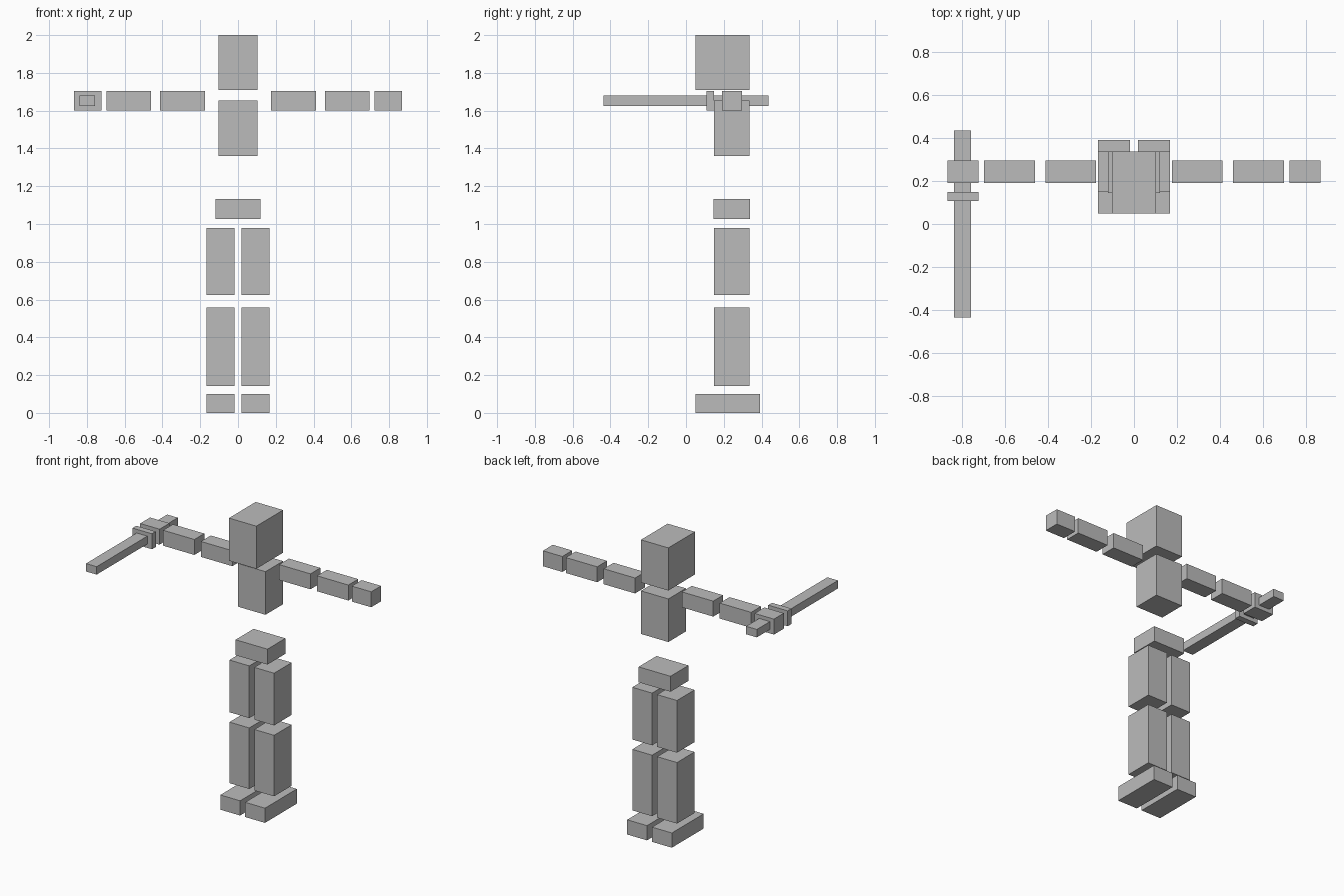
import bpy

if "Cube" in bpy.data.objects:
    bpy.data.objects.remove(bpy.data.objects["Cube"])

grey = bpy.data.materials.new("plain grey")
grey.diffuse_color = (0.5, 0.5, 0.5, 1)
grey.use_nodes = True
grey.node_tree.nodes["Principled BSDF"].inputs["Base Color"].default_value = grey.diffuse_color


def box(name, x, y, z):
    """Box spanning the given (min, max) range on each axis."""
    bpy.ops.mesh.primitive_cube_add(size=1, location=[sum(r) / 2 for r in (x, y, z)])
    ob = bpy.context.object
    ob.name = name
    ob.scale = [r[1] - r[0] for r in (x, y, z)]
    bpy.ops.object.transform_apply(location=False, rotation=False, scale=True)
    ob.data.materials.append(grey)


def pair(name, x, y, z):
    """The same box on both sides of the body."""
    box("left_" + name, x, y, z)
    box("right_" + name, (-x[1], -x[0]), y, z)


# Head and body
box("head", (-0.103, 0.103), (0.05, 0.337), (1.71, 2.0))
box("torso", (-0.103, 0.103), (0.148, 0.337), (1.36, 1.653))
box("pelvis", (-0.12, 0.12), (0.145, 0.338), (1.027, 1.132))

# Legs and feet
LEG_X, LEG_Y = (0.019, 0.168), (0.148, 0.337)
pair("thigh", LEG_X, LEG_Y, (0.625, 0.98))
pair("shin", LEG_X, LEG_Y, (0.143, 0.558))
pair("foot", LEG_X, (0.05, 0.392), (0.0, 0.1))

# Arms and hands
ARM_Y, ARM_Z = (0.19, 0.296), (1.6, 1.705)
pair("upper_arm", (0.176, 0.412), ARM_Y, ARM_Z)
pair("forearm", (0.461, 0.697), ARM_Y, ARM_Z)
pair("hand", (0.723, 0.869), ARM_Y, ARM_Z)

# Sword held forward in the right hand
box("sword_guard", (-0.869, -0.723), (0.108, 0.149), ARM_Z)
box("sword_blade", (-0.838, -0.758), (-0.436, 0.436), (1.626, 1.68))
